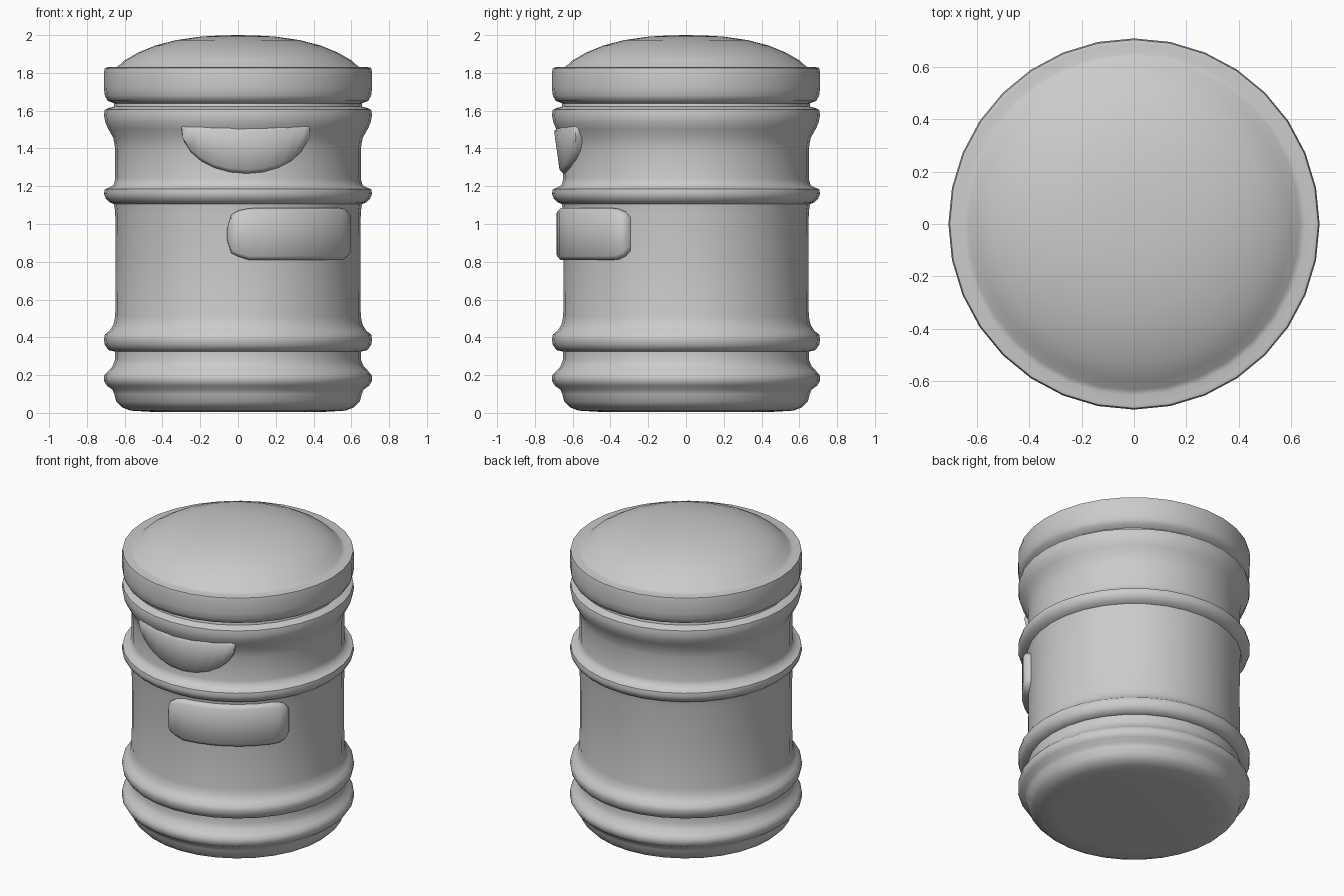
import bpy, bmesh, math

if "Cube" in bpy.data.objects:
    bpy.data.objects.remove(bpy.data.objects["Cube"])


def finish(name, bm, angle):
    bmesh.ops.remove_doubles(bm, verts=bm.verts, dist=0.0005)
    bmesh.ops.recalc_face_normals(bm, faces=bm.faces)
    me = bpy.data.meshes.new(name)
    bm.to_mesh(me)
    bm.free()
    ob = bpy.data.objects.new(name, me)
    bpy.context.collection.objects.link(ob)
    bpy.ops.object.select_all(action='DESELECT')
    ob.select_set(True)
    bpy.context.view_layer.objects.active = ob
    bpy.ops.object.shade_smooth_by_angle(angle=math.radians(angle))
    return ob


def lathe(name, profile, sides=32):
    bm = bmesh.new()
    rings = []
    for r, z in profile:
        rings.append([bm.verts.new((r * math.cos(2 * math.pi * i / sides),
                                    r * math.sin(2 * math.pi * i / sides), z))
                      for i in range(sides)] if r > 0 else [bm.verts.new((0, 0, z))])
    for a, b in zip(rings, rings[1:]):
        for i in range(sides):
            j = (i + 1) % sides
            loop = [a[i], a[j], b[j], b[i]] if len(a) > 1 and len(b) > 1 else (
                [a[0], b[j], b[i]] if len(a) == 1 else [a[i], a[j], b[0]])
            bm.faces.new(loop)
    return finish(name, bm, 50)


def curved_plate(name, columns, radius, inner=0.62, edge=0.02):
    """columns: (angle in degrees from the front, bottom z, top z)"""
    bm = bmesh.new()
    sections = []
    for k, (deg, lo, hi) in enumerate(columns):
        e = min(edge, (hi - lo) * 0.25)
        end = 0.02 if k in (0, len(columns) - 1) else 0
        a = math.radians(deg)
        pts = [(inner, lo), (radius(lo) - 0.018 - end, lo), (radius(lo + e) - end, lo + e),
               (radius(hi - e) - end, hi - e), (radius(hi) - 0.018 - end, hi), (inner, hi)]
        sections.append([bm.verts.new((r * math.sin(a), -r * math.cos(a), z)) for r, z in pts])
    for a, b in zip(sections, sections[1:]):
        for i in range(6):
            j = (i + 1) % 6
            bm.faces.new((a[i], a[j], b[j], b[i]))
    bm.faces.new(sections[0])
    bm.faces.new(sections[-1][::-1])
    return finish(name, bm, 50)


# Barrel body with raised hoops
lathe("barrel_body", [
    (0, 0.005), (0.45, 0.005), (0.57, 0.012), (0.615, 0.03), (0.645, 0.06), (0.655, 0.10),
    (0.665, 0.123), (0.695, 0.145), (0.71, 0.17), (0.708, 0.20), (0.69, 0.22), (0.665, 0.245), (0.652, 0.28),
    (0.652, 0.325), (0.685, 0.332), (0.705, 0.36), (0.71, 0.39), (0.705, 0.415),
    (0.68, 0.435), (0.66, 0.465), (0.65, 0.51),
    (0.648, 0.80), (0.65, 1.06), (0.656, 1.105), (0.68, 1.115), (0.70, 1.135), (0.71, 1.16), (0.705, 1.185),
    (0.69, 1.19), (0.66, 1.205), (0.65, 1.24),
    (0.65, 1.40), (0.66, 1.455), (0.685, 1.50), (0.702, 1.535), (0.71, 1.575), (0.705, 1.605),
    (0.69, 1.612), (0.658, 1.622), (0.655, 1.64), (0, 1.64)])

# Domed lid
lathe("barrel_lid", [
    (0, 1.625), (0.64, 1.625), (0.658, 1.64), (0.69, 1.652), (0.705, 1.68), (0.71, 1.72), (0.71, 1.80),
    (0.705, 1.826), (0.69, 1.83), (0.655, 1.825), (0.635, 1.835), (0.60, 1.867), (0.53, 1.907),
    (0.44, 1.944), (0.33, 1.973), (0.20, 1.992), (0.10, 1.998), (0, 2.0)])

# Half-moon badge
moon = []
for i in range(13):
    t = -math.cos(math.pi * i / 12)
    top = 1.505 + 0.018 * abs(t)
    moon.append((4 + 30 * t, 1.495 - 0.228 * math.sqrt(max(0, 1 - t * t)), top))
curved_plate("half_moon_badge", moon, lambda z: 0.668 + 0.14 * (z - 1.265))

# Rounded rectangular label
label = [(-5, 0.91, 0.98), (-3, 0.845, 1.05), (0, 0.828, 1.07), (5, 0.81, 1.083)]
label += [(d, 0.81, 1.085) for d in range(13, 54, 8)]
label += [(57, 0.813, 1.08), (60.5, 0.83, 1.065), (63, 0.86, 1.035)]
curved_plate("front_label", label, lambda z: 0.686)
